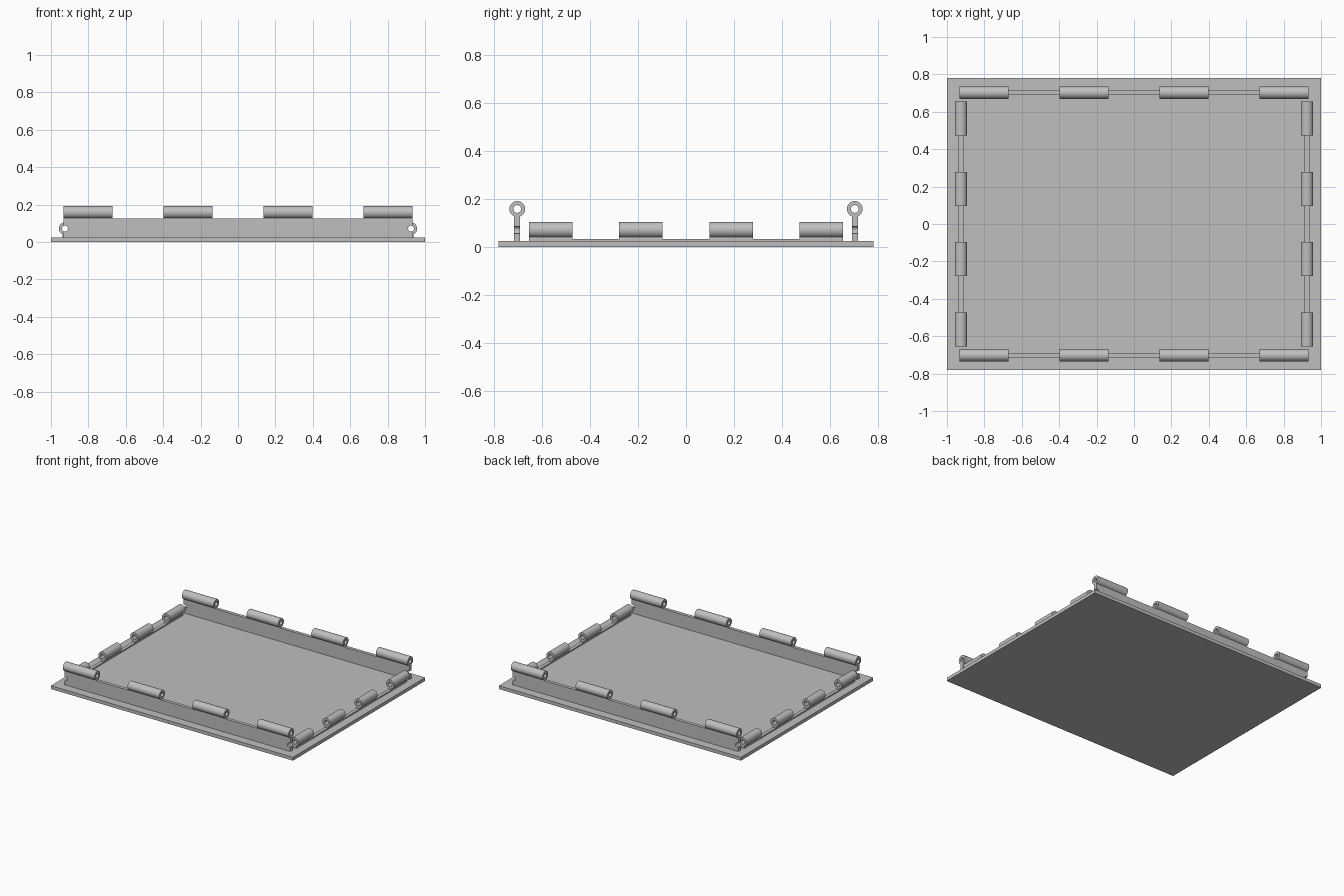
import bpy, bmesh, math
from mathutils import Vector

if "Cube" in bpy.data.objects:
    bpy.data.objects.remove(bpy.data.objects["Cube"])

grey = bpy.data.materials.new("plain grey")
grey.use_nodes = True
colour = (0.52, 0.52, 0.52, 1)
grey.diffuse_color = colour
grey.node_tree.nodes["Principled BSDF"].inputs["Base Color"].default_value = colour

RING, BORE = 0.033, 0.016      # knuckle and pin hole radii
WALL = 0.025                   # rail thickness
BASE = 0.025                   # plate height
SIDES = 32


def finish(name, bm, smooth=False):
    bmesh.ops.recalc_face_normals(bm, faces=bm.faces)
    mesh = bpy.data.meshes.new(name)
    bm.to_mesh(mesh)
    bm.free()
    mesh.materials.append(grey)
    obj = bpy.data.objects.new(name, mesh)
    bpy.context.collection.objects.link(obj)
    if smooth:
        bpy.ops.object.select_all(action='DESELECT')
        obj.select_set(True)
        bpy.context.view_layer.objects.active = obj
        bpy.ops.object.shade_smooth_by_angle(angle=math.radians(35))
    return obj


def box(name, low, high):
    bm = bmesh.new()
    bmesh.ops.create_cube(bm, size=1)
    low, high = Vector(low), Vector(high)
    for v in bm.verts:
        v.co = (low + high) / 2 + v.co * (high - low)
    return finish(name, bm)


def tube(name, centre, length, axis):
    """Hollow knuckle lying along x or y."""
    bm = bmesh.new()
    loops = []
    for radius, end in ((RING, -1), (RING, 1), (BORE, 1), (BORE, -1)):
        loop = []
        for i in range(SIDES):
            a = math.tau * i / SIDES
            across, along = radius * math.cos(a), end * length / 2
            offset = (along, across) if axis == 'x' else (across, along)
            loop.append(bm.verts.new(Vector(centre) + Vector((*offset, radius * math.sin(a)))))
        loops.append(loop)
    for k in range(4):
        a, b = loops[k], loops[(k + 1) % 4]
        for i in range(SIDES):
            j = (i + 1) % SIDES
            bm.faces.new((a[i], a[j], b[j], b[i]))
    return finish(name, bm, smooth=True)


def tall_rail(name, y, half, top, pin_x, pin_z):
    """Upright rail whose ends are notched by the side pin holes."""
    start = math.acos((half - pin_x) / BORE)
    notch = []
    for i in range(17):
        a = -start - (math.tau - 2 * start) * i / 16
        notch.append((pin_x + BORE * math.cos(a), pin_z + BORE * math.sin(a)))
    right = [(half, BASE)] + notch + [(half, top)]
    outline = right + [(-x, z) for x, z in reversed(right)]
    bm = bmesh.new()
    face = bm.faces.new([bm.verts.new((x, y - WALL / 2, z)) for x, z in outline])
    out = bmesh.ops.extrude_face_region(bm, geom=[face])
    moved = [g for g in out["geom"] if isinstance(g, bmesh.types.BMVert)]
    bmesh.ops.translate(bm, verts=moved, vec=(0, WALL, 0))
    return finish(name, bm, smooth=True)


# Base plate
box("base_plate", (-1, -0.78, 0), (1, 0.78, BASE))

# Tall front and back rails with their knuckles
for side, y in (("front", -0.702), ("back", 0.702)):
    tall_rail(side + "_rail", y, 0.932, 0.125, 0.925, 0.072)
    for n, x in enumerate((-0.801, -0.267, 0.267, 0.801), 1):
        tube(f"{side}_knuckle_{n}", (x, y, 0.159), 0.262, 'x')
        box(f"{side}_neck_{n}", (x - 0.131, y - WALL / 2, 0.125),
            (x + 0.131, y + WALL / 2, 0.136))

# Low left and right rails with their knuckles
for side, x in (("right", -0.925), ("left", 0.925)):
    box(side + "_rail", (x - WALL / 2, -0.654, BASE), (x + WALL / 2, 0.654, 0.034))
    for n, y in enumerate((-0.563, -0.188, 0.188, 0.563), 1):
        tube(f"{side}_knuckle_{n}", (x, y, 0.072), 0.182, 'y')
        box(f"{side}_neck_{n}", (x - WALL / 2, y - 0.091, 0.034),
            (x + WALL / 2, y + 0.091, 0.049))
